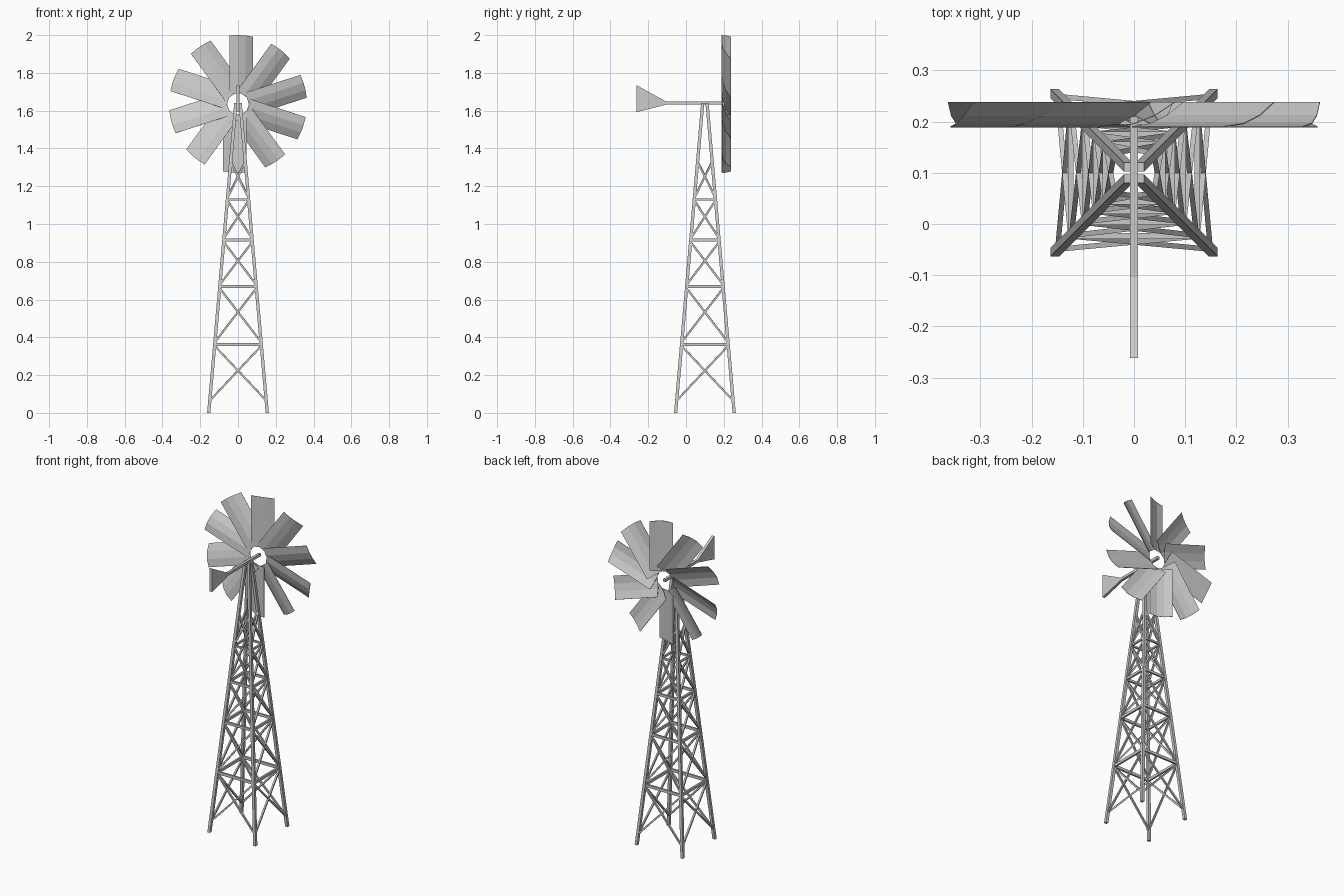
import bpy, bmesh, math
from mathutils import Vector, Matrix

if "Cube" in bpy.data.objects:
    bpy.data.objects.remove(bpy.data.objects["Cube"])

AXIS_Y = 0.10        # tower centre in y
HUB_Z = 1.635
TOP_Z = 1.64


def finish(name, bm):
    bmesh.ops.recalc_face_normals(bm, faces=bm.faces)
    me = bpy.data.meshes.new(name)
    bm.to_mesh(me)
    bm.free()
    ob = bpy.data.objects.new(name, me)
    bpy.context.collection.objects.link(ob)
    return ob


def beam(bm, a, b, w, h):
    # square bar from a to b, h is the upright thickness
    a, b = Vector(a), Vector(b)
    d = (b - a).normalized()
    up = Vector((0, 0, 1)) if abs(d.z) < 0.99 else Vector((0, 1, 0))
    side = d.cross(up).normalized()
    up = side.cross(d)
    rot = Matrix((side, d, up)).transposed().to_4x4()
    m = Matrix.Translation((a + b) / 2) @ rot @ Matrix.Diagonal((w, (b - a).length, h, 1))
    bmesh.ops.create_cube(bm, size=1, matrix=m)


def half(z):
    # distance of leg centre line from tower axis
    return 0.155 - 0.0875 * z


def corner(k, z):
    # leg centre point k (0-3) at height z
    a = math.radians(45 + 90 * k)
    r = half(z) * math.sqrt(2)
    return Vector((r * math.cos(a), AXIS_Y + r * math.sin(a), z))


# four leaning legs with level feet
for k in range(4):
    bm = bmesh.new()
    bmesh.ops.create_cube(bm, size=1)
    for v in bm.verts:
        c = corner(k, TOP_Z if v.co.z > 0 else 0)
        v.co = Vector((c.x + v.co.x * 0.017, c.y + v.co.y * 0.017, c.z))
    finish(f"leg_{k + 1}", bm)

# horizontal rails around the tower
for i, (z, h) in enumerate([(0.362, 0.017), (0.668, 0.016), (0.915, 0.015), (1.13, 0.011)]):
    bm = bmesh.new()
    for k in range(4):
        beam(bm, corner(k, z), corner((k + 1) % 4, z), 0.011, h)
    finish(f"rail_ring_{i + 1}", bm)

# crossed braces in each bay
for i, (z0, z1) in enumerate([(0.065, 0.355), (0.375, 0.66), (0.68, 0.905), (0.925, 1.125), (1.14, 1.33)]):
    bm = bmesh.new()
    for k in range(4):
        n = (k + 1) % 4
        beam(bm, corner(k, z0), corner(n, z1), 0.010, 0.010)
        beam(bm, corner(n, z0), corner(k, z1), 0.010, 0.010)
    finish(f"cross_braces_{i + 1}", bm)

# shaft carrying rotor and tail
bm = bmesh.new()
beam(bm, (0, -0.11, 1.64), (0, 0.21, 1.64), 0.016, 0.016)
finish("shaft", bm)

# tail vane
bm = bmesh.new()
profile = [(-0.262, 1.735), (-0.262, 1.592), (-0.105, 1.632), (-0.105, 1.648)]
f = bm.faces.new([bm.verts.new((-0.008, y, z)) for y, z in profile])
ext = bmesh.ops.extrude_face_region(bm, geom=[f])
bmesh.ops.translate(bm, vec=(0.016, 0, 0), verts=[v for v in ext["geom"] if isinstance(v, bmesh.types.BMVert)])
finish("tail_vane", bm)

# ten cambered, pitched rotor blades
camber = [(-0.045, 0.190), (0.0, 0.196), (0.04, 0.212), (0.08, 0.238)]
for k in range(10):
    bm = bmesh.new()
    inner = [bm.verts.new((x, y, 0.055)) for x, y in camber]
    outer = [bm.verts.new((x, y, math.sqrt(0.365 ** 2 - x * x))) for x, y in camber]
    for j in range(len(camber) - 1):
        bm.faces.new((inner[j], inner[j + 1], outer[j + 1], outer[j]))
    bm.transform(Matrix.Translation((0, 0, HUB_Z)) @ Matrix.Rotation(math.radians(36 * k), 4, 'Y'))
    ob = finish(f"rotor_blade_{k + 1}", bm)
    sol = ob.modifiers.new("thickness", 'SOLIDIFY')
    sol.thickness = 0.002
    sol.offset = 0
